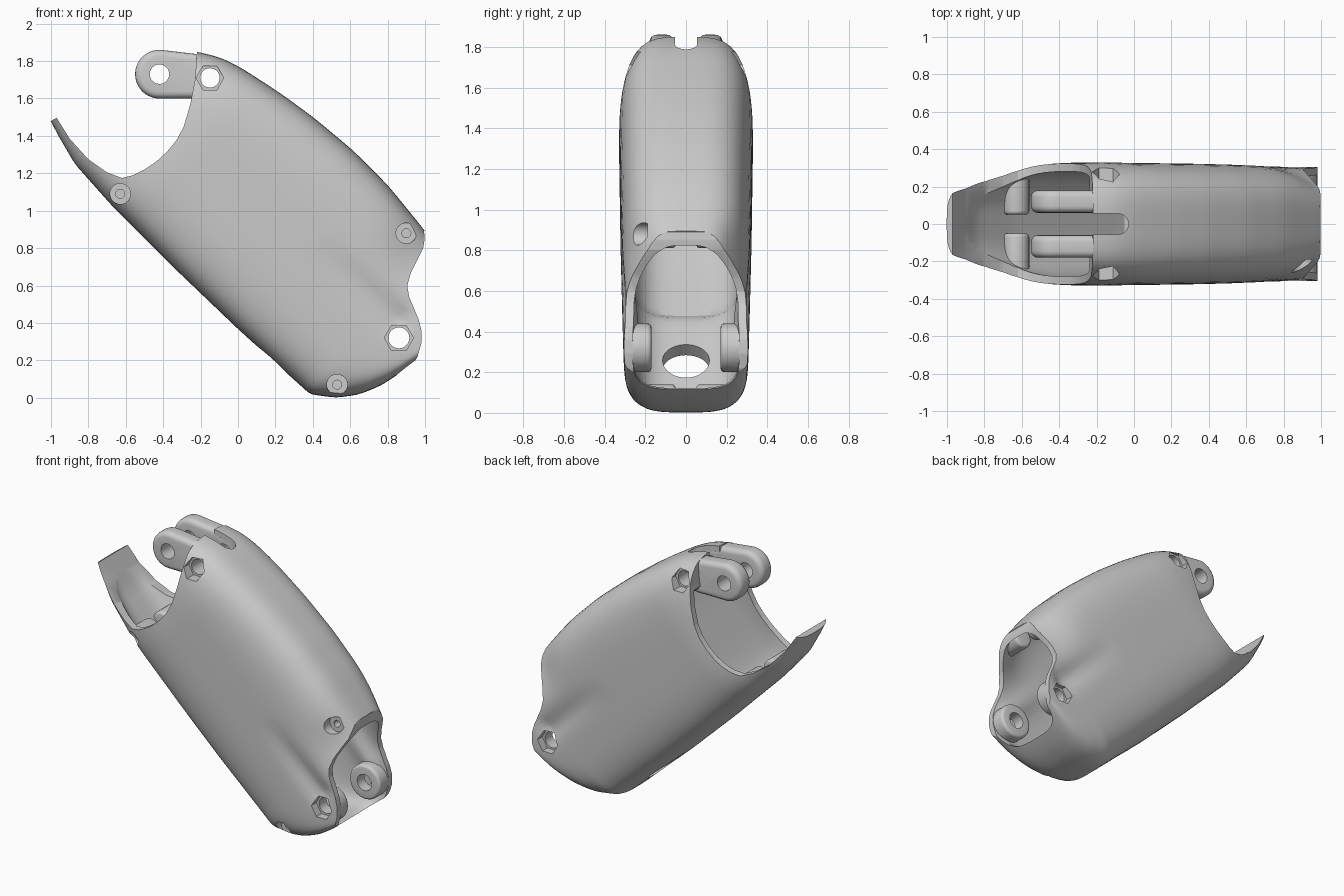
import bpy, bmesh, math

cube = bpy.data.objects.get("Cube")
if cube:
    bpy.data.objects.remove(cube, do_unlink=True)

R2 = math.sqrt(0.5)


def axis_to_world(u, v):
    """u runs down the slanted limb axis, v across it."""
    return (u + v) * R2, (v - u) * R2


def lerp_table(table, u):
    if u <= table[0][0]:
        return table[0][1]
    for (a, p), (b, q) in zip(table, table[1:]):
        if u <= b:
            return p + (q - p) * (u - a) / (b - a)
    return table[-1][1]


def smooth_table(table, u, reach):
    return sum(lerp_table(table, u + reach * k / 3) for k in range(-3, 4)) / 7


def finish(bm, name):
    bmesh.ops.recalc_face_normals(bm, faces=bm.faces)
    mesh = bpy.data.meshes.new(name)
    bm.to_mesh(mesh)
    bm.free()
    obj = bpy.data.objects.new(name, mesh)
    bpy.context.collection.objects.link(obj)
    return obj


def side_shape(x, z):
    """Diagonal crease leading to the hinge, and a tuck at the end opening."""
    ax, az, dx, dz = 0.42, 0.83, 0.43, -0.41
    s = ((x - ax) * dx + (z - az) * dz) / (dx * dx + dz * dz)
    s = min(1, max(0, s))
    d = math.hypot(x - ax - s * dx, z - az - s * dz)
    crease = 0.13 * s * math.exp(-(d / 0.07) ** 2)
    tuck = 0.2 * math.exp(-(math.hypot(x - 1.02, z - 0.8) / 0.18) ** 2)
    return 1 - crease - tuck


def loft(name, low, high, width, start, end, rows=72, segs=80, power=3.6):
    """Rounded-box sections swept along the limb axis."""
    bm = bmesh.new()
    rings = []
    for i in range(rows + 1):
        u = start + (end - start) * (1 - (1 - i / rows) ** 1.4)
        lo = smooth_table(low, u, .02)
        hi, w = smooth_table(high, u, .06), smooth_table(width, u, .12)
        ring = []
        for k in range(segs):
            c, s = math.cos(math.tau * k / segs), math.sin(math.tau * k / segs)
            r = (abs(c) ** power + abs(s) ** power) ** (-1 / power)
            x, z = axis_to_world(u, (lo + hi) / 2 + (hi - lo) / 2 * s * r)
            ring.append(bm.verts.new((x, w * c * r * side_shape(x, z), z)))
        rings.append(ring)
    for a, b in zip(rings, rings[1:]):
        for k in range(segs):
            n = (k + 1) % segs
            bm.faces.new((a[k], a[n], b[n], b[k]))
    bm.faces.new(rings[0])
    bm.faces.new(rings[-1])
    return finish(bm, name)


def along_y(p, q, h):
    return p, h, q


def along_z(p, q, h):
    return p, q, h


def across_limb(p, q, h):
    x, z = axis_to_world(p, h)
    return x, q, z


def prism(name, points, a, b, place=along_y):
    bm = bmesh.new()
    lower = [bm.verts.new(place(p, q, a)) for p, q in points]
    upper = [bm.verts.new(place(p, q, b)) for p, q in points]
    bm.faces.new(lower)
    bm.faces.new(upper)
    for i in range(len(points)):
        j = (i + 1) % len(points)
        bm.faces.new((lower[i], lower[j], upper[j], upper[i]))
    return finish(bm, name)


def arc(centre, r, first=0, last=360, n=32):
    full = last - first == 360
    steps = n if full else n - 1
    angles = [math.radians(first + (last - first) * i / steps) for i in range(n)]
    return [(centre[0] + r * math.cos(t), centre[1] + r * math.sin(t)) for t in angles]


def apply(obj, mod):
    bpy.context.view_layer.objects.active = obj
    bpy.ops.object.modifier_apply(modifier=mod.name)


def soften(obj, amount):
    bevel = obj.modifiers.new("soft_edges", "BEVEL")
    bevel.width, bevel.segments, bevel.limit_method = amount, 4, "ANGLE"
    bevel.angle_limit = math.radians(50)
    apply(obj, bevel)


def combine(obj, tool, operation="DIFFERENCE"):
    mod = obj.modifiers.new("combine", "BOOLEAN")
    mod.operation, mod.solver, mod.object = operation, "EXACT", tool
    apply(obj, mod)
    bpy.data.objects.remove(tool, do_unlink=True)


# Outer form and cavity
low = [(-1.9, .375), (-1.75, .337), (-1.675, .313), (-1.5, .267), (-1.21, .25), (-.7, .25), (-.26, .26),
       (.26, .286), (.37, .37), (.445, .468), (.507, .615), (.53, .785), (.57, .97)]
high = [(-1.9, 1.0), (-1.6, 1.08), (-1.457, 1.15), (-1.393, 1.205), (-1.255, 1.255), (-1.0, 1.31),
        (-.778, 1.345), (-.5, 1.37), (-.233, 1.37), (.085, 1.337), (.56, 1.25)]
width = [(-1.9, .19), (-1.75, .225), (-1.45, .285), (-1.2, .33), (-.5, .323), (0, .314), (.57, .302)]
inner_low = [(u, v + .045) for u, v in low[:6]] + [
    (-.36, .3), (-.33, .34), (.2, .34), (.3, .385), (.4, .50), (.46, .62), (.5, .68), (.8, .68)]
inner_high = [(u, v - .045) for u, v in high]
inner_width = [(u, w - .042) for u, w in width]

shell = loft("limb_shell", low, high, width, -1.9, .57)
cavity = loft("cavity", inner_low, inner_high, inner_width, -2.0, .75)

# Inner bosses, kept solid by removing them from the cavity
top_pin, hinge_pin, eye = (-.15, 1.71), (.86, .32), (-.42, 1.73)
screws = [((-.63, 1.09), -.17), ((.9, .88), -.19), ((.53, .07), -.2)]
bosses = [(top_pin, .1, .06), (hinge_pin, .12, .17)] + [(p, .07, .05) for p, _ in screws]
for centre, r, inside in bosses:
    for side in (-1, 1):
        boss = prism("boss", arc(centre, r), side * inside, side * .45)
        soften(boss, .02)
        combine(cavity, boss)
combine(shell, cavity)

# Upper scoop and lower end opening
scoop = [(-1.1, 1.42), (-.97, 1.497), (-.9, 1.385), (-.8, 1.275), (-.7, 1.205), (-.62, 1.175),
         (-.56, 1.19), (-.5, 1.22), (-.44, 1.26), (-.38, 1.315), (-.33, 1.375), (-.29, 1.45),
         (-.255, 1.57), (-.23, 1.7), (-.22, 1.84), (-.21, 2.1), (-1.2, 2.1)]
end_cut = [(1.3, 1.0), (1.02, .93), (.995, .89), (.998, .85), (.99, .8), (.955, .73), (.925, .67), (.905, .6),
           (.915, .54), (.94, .48), (.965, .42), (.98, .36), (.98, .29), (.96, .22), (.93, .16), (1.3, .1)]
combine(shell, prism("scoop", scoop, -.6, .6))
combine(shell, prism("end_cut", end_cut, -.6, .6))

# Slot in the top wall
combine(shell, prism("slot", [(-.5, -.055), (-.5, .055)] + arc((-.085, 0), .055, 90, -90, 16),
                     1.65, 2.0, along_z))

# Pair of rounded lugs
lug_outline = arc(eye, .13, 270, 85, 28) + [(-.2, 1.835), (-.08, 1.755), (-.08, 1.63), (-.2, 1.6)]
for side in (-1, 1):
    lug = prism("lug", lug_outline, side * .06, side * .18)
    soften(lug, .035)
    combine(shell, lug, "UNION")

# Pin holes with hexagonal pockets on both sides
for centre, r in ((eye, .052), (top_pin, .052), (hinge_pin, .056)):
    combine(shell, prism("pin_hole", arc(centre, r), -.6, .6))
for centre, r, depth in ((top_pin, .074, .225), (hinge_pin, .078, .25)):
    for side in (-1, 1):
        combine(shell, prism("hex_pocket", arc(centre, r, n=6), side * depth, side * .5))

# Screw seats on the front
for centre, depth in screws:
    combine(shell, prism("screw_seat", arc(centre, .055), -.5, depth))
    combine(shell, prism("screw_hole", arc(centre, .024, n=20), -.4, -.08))

# Round opening in the lower wall
combine(shell, prism("lower_hole", arc((-.02, 0), .115, n=40), .1, .5, across_limb))

bpy.ops.object.select_all(action="DESELECT")
shell.select_set(True)
bpy.context.view_layer.objects.active = shell
bpy.ops.object.shade_smooth_by_angle(angle=math.radians(32))
